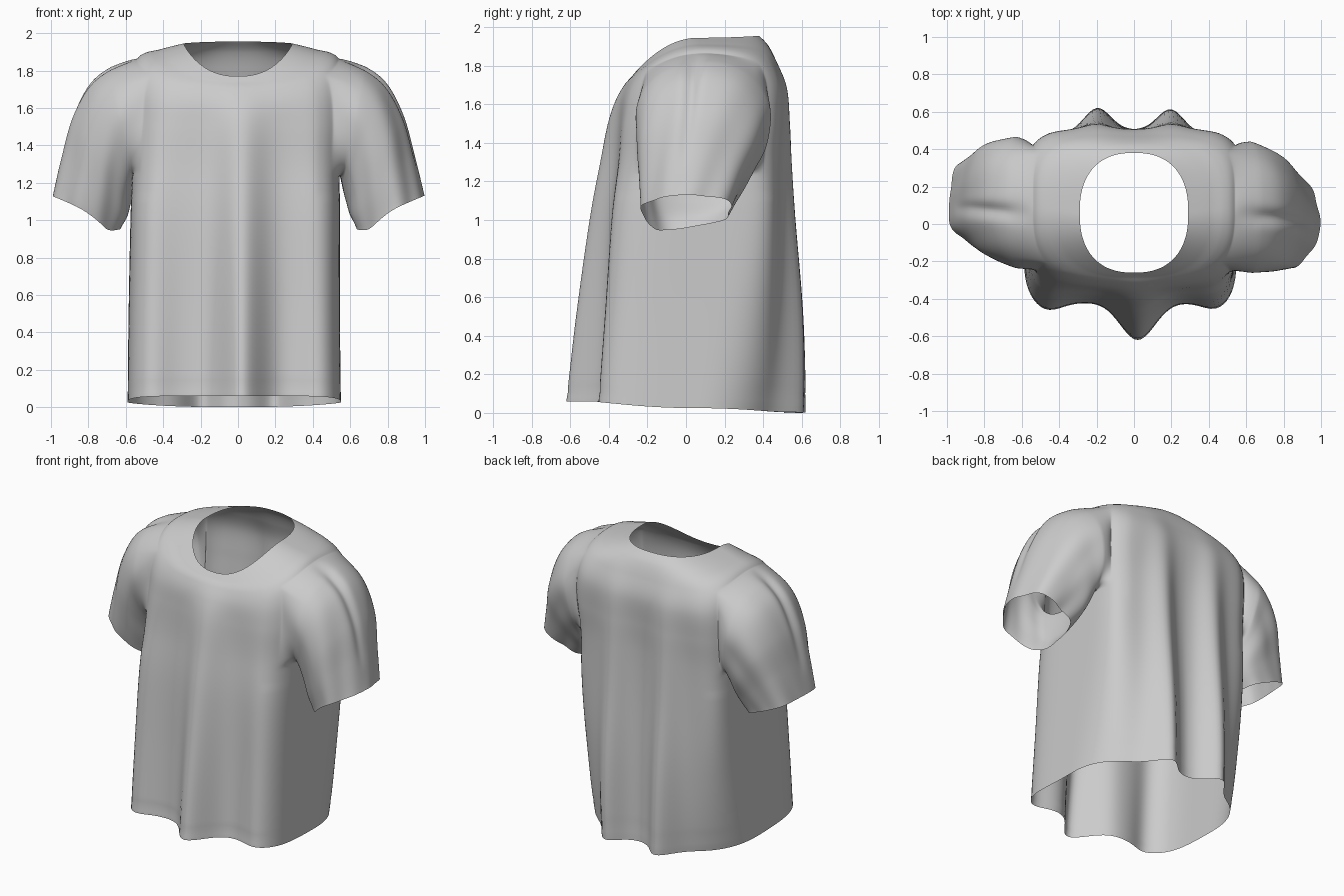
import bpy, bmesh, math
from mathutils import Vector

cube = bpy.data.objects.get("Cube")
if cube:
    bpy.data.objects.remove(cube, do_unlink=True)

cloth = bpy.data.materials.new("light grey cloth")
cloth.use_nodes = True
GREY = (0.6, 0.6, 0.6, 1)
cloth.diffuse_color = GREY
cloth.node_tree.nodes["Principled BSDF"].inputs["Base Color"].default_value = GREY


def spline(keys, t):
    """Smooth interpolation through a list of key tuples, t from 0 to 1."""
    f = t * (len(keys) - 1)
    i = min(int(f), len(keys) - 2)
    u = f - i
    p0, p1, p2, p3 = (keys[max(0, min(len(keys) - 1, i + k))] for k in (-1, 0, 1, 2))
    return [b + u * ((c - a) / 2 + u * ((2 * a - 5 * b + 4 * c - d) / 2
            + u * (3 * b - a - 3 * c + d) / 2)) for a, b, c, d in zip(p0, p1, p2, p3)]


def bump(x, centre, width):
    return math.exp(-((x - centre) / width) ** 2)


def rounded(angle, n_front, n_back):
    """Point on a unit superellipse at a polar angle, squarer in front or back."""
    c, s = math.cos(angle), math.sin(angle)
    n = n_front if s < 0 else n_back
    r = (abs(c) ** n + abs(s) ** n) ** (-1 / n)
    return r * c, r * s


# Body rings: centre x, half width, front y, back y, front z, side z, back z,
# pleat depth, front squareness, back squareness
BODY = [
    (-.02, .57, -.42, .505, .06, .025, .0, 1, 6, 2.4),
    (-.02, .565, -.40, .50, .5, .5, .5, .85, 5.5, 3.8),
    (-.015, .56, -.38, .49, 1, 1, 1, .6, 5, 6),
    (-.01, .555, -.355, .49, 1.3, 1.3, 1.3, .45, 4.3, 6.5),
    (0, .565, -.345, .50, 1.5, 1.53, 1.5, .3, 3.8, 6.5),
    (0, .565, -.335, .505, 1.62, 1.75, 1.68, .15, 3.4, 5.5),
    (0, .53, -.31, .47, 1.70, 1.875, 1.81, .05, 3, 4),
    (0, .41, -.285, .43, 1.74, 1.915, 1.9, 0, 2.6, 2.9),
    (0, .29, -.26, .38, 1.77, 1.945, 1.955, 0, 2.4, 2.4),
]


def body_point(t, angle):
    cx, a, front, back, zf, zs, zb, fold, nf, nb = spline(BODY, t)
    u, v = rounded(angle, nf, nb)
    x = cx + a * u
    y = (front + back) / 2 + (back - front) / 2 * v
    z = zs + ((zf if v < 0 else zb) - zs) * v * v
    if v < 0:      # one deep front pleat and two corner pleats
        y += v * fold * (.2 * bump(x, .02, .13) + .06 * bump(abs(x + .01), .47, .12))
    else:          # two pleats down the back
        y += v * fold * .13 * bump(abs(x), .2, .1)
    y -= .003 * v * bump(z, .11, .015)     # stitched hem line
    return x, y, z


# Sleeve rings: top x, top z, bottom x, bottom z, y centre, y half width
SLEEVE = [
    (.53, 1.875, .55, 1.23, .10, .34),
    (.66, 1.83, .555, 1.19, .10, .35),
    (.79, 1.735, .565, 1.14, .095, .33),
    (.885, 1.56, .58, 1.09, .085, .305),
    (.945, 1.34, .60, 1.03, .065, .265),
    (.995, 1.13, .635, .98, .05, .23),
]


def sleeve_point(t, angle, side, sway, phase):
    tx, tz, bx, bz, yc, hw = spline(SLEEVE, t)
    u, v = rounded(angle, 2.25, 2.25)
    # drape folds that deepen towards the cuff, and one long outer crease
    crease = max(0, u) * math.sin(math.pi * min(1, t * 1.15))
    ripple = 1 + t * .04 * math.sin(5 * angle + phase + 2 * t)
    ripple += .03 * t * math.sin(3 * angle - phase) - .09 * crease * bump(v, -.15, .12)
    ripple += .014 * t * math.sin(9 * angle + 7 * t)
    u, v = u * ripple, v * ripple
    x = (tx + bx) / 2 + (tx - bx) / 2 * u
    z = (tz + bz) / 2 + (tz - bz) / 2 * u
    # the cuff sags at its front edge
    z -= .08 * t ** 4 * bump(u, -.5, .5) * bump(v, -.4, .6)
    return Vector((side * x, yc + sway * t + hw * v, z))


ROWS, COLS = 90, 180           # body grid
LOW, HIGH, HALF = 31, 66, 20   # armhole rows and half its columns
SLEEVE_ROWS = 44

bm = bmesh.new()
grid = [[bm.verts.new(body_point(i / ROWS, math.tau * j / COLS)) for j in range(COLS)]
        for i in range(ROWS + 1)]


def in_armhole(i, j):
    k = (j + HALF) % (COLS // 2)
    return LOW <= i < HIGH and k < 2 * HALF


# Body cloth, left open at both armholes
for i in range(ROWS):
    for j in range(COLS):
        if not in_armhole(i, j):
            k = (j + 1) % COLS
            bm.faces.new((grid[i][j], grid[i][k], grid[i + 1][k], grid[i + 1][j]))

# Armhole outline as row and column offsets
outline = [(LOW, j) for j in range(-HALF, HALF)]
outline += [(i, HALF) for i in range(LOW, HIGH)]
outline += [(HIGH, j) for j in range(HALF, -HALF, -1)]
outline += [(i, -HALF) for i in range(HIGH, LOW, -1)]

seam = []


def add_sleeve(side, sway, phase):
    """Grow a sleeve out of the armhole edge, easing into the sleeve shape."""
    middle = 0 if side > 0 else COLS // 2
    # mirror the column order so both sleeves start at the same corner
    ring = [grid[i][(middle + side * j) % COLS] for i, j in outline]
    starts = [v.co.copy() for v in ring]
    angles = [math.atan2((p.y - .09) / .32, (p.z - 1.545) / .32) for p in starts]
    seam.extend(ring)
    for r in range(1, SLEEVE_ROWS + 1):
        t = r / SLEEVE_ROWS
        w = min(1, t / .24)
        w = w * w * (3 - 2 * w)
        nxt = [bm.verts.new(p.lerp(sleeve_point(t, a, side, sway, phase), w))
               for p, a in zip(starts, angles)]
        for k in range(len(ring)):
            m = (k + 1) % len(ring)
            bm.faces.new((ring[k], ring[m], nxt[m], nxt[k]))
        if r < 10:
            seam.extend(nxt)
        ring = nxt


add_sleeve(1, -.04, .6)
add_sleeve(-1, .07, 1.7)

# Soften the armhole seams, with the body cloth beside them, and tidy up
for i in range(LOW - 4, HIGH + 7):
    for j in range(HALF + 5):
        for col in (j, -j, COLS // 2 - j, COLS // 2 + j):
            if grid[i][col].link_faces and grid[i][col] not in seam:
                seam.append(grid[i][col])
for _ in range(6):
    bmesh.ops.smooth_vert(bm, verts=seam, factor=.5,
                          use_axis_x=True, use_axis_y=True, use_axis_z=True)
loose = [v for v in bm.verts if not v.link_faces]
bmesh.ops.delete(bm, geom=loose, context='VERTS')
bmesh.ops.recalc_face_normals(bm, faces=bm.faces)
for f in bm.faces:
    f.smooth = True

mesh = bpy.data.meshes.new("shirt")
bm.to_mesh(mesh)
bm.free()
mesh.materials.append(cloth)
bpy.context.collection.objects.link(bpy.data.objects.new("shirt", mesh))
